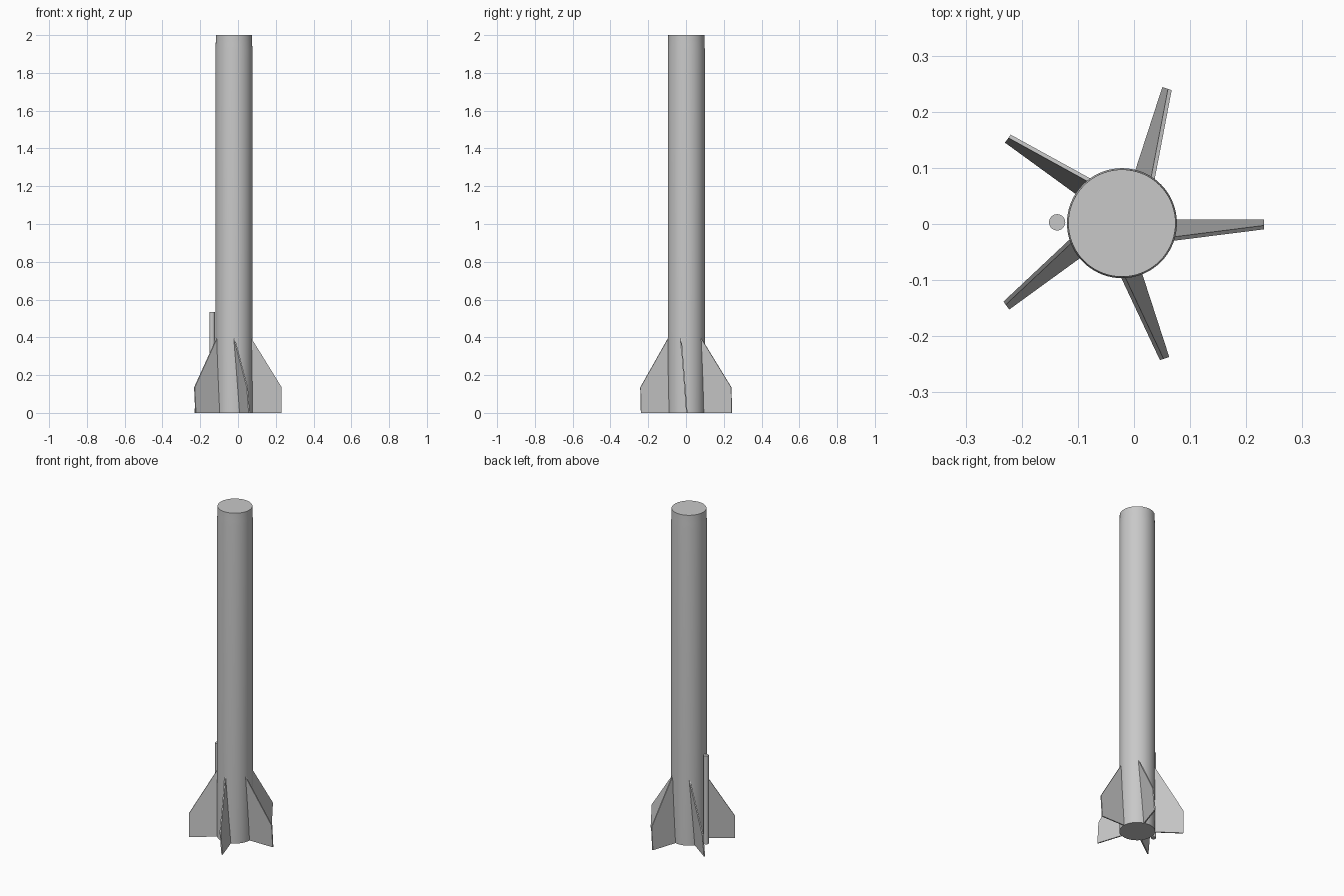
import bpy, bmesh, math
from mathutils import Matrix, Vector

cube = bpy.data.objects.get("Cube")
if cube:
    bpy.data.objects.remove(cube, do_unlink=True)

AXIS = Vector((-0.0215, 0.0015, 0))
BODY_R, FIN_COUNT = 0.098, 5

grey = bpy.data.materials.new("light_grey")
grey.use_nodes = True
COLOUR = (0.58, 0.58, 0.58, 1)
grey.diffuse_color = COLOUR
grey.node_tree.nodes["Principled BSDF"].inputs["Base Color"].default_value = COLOUR


def finish(name, bm, smooth=False):
    bmesh.ops.recalc_face_normals(bm, faces=bm.faces[:])
    mesh = bpy.data.meshes.new(name)
    bm.to_mesh(mesh)
    bm.free()
    mesh.materials.append(grey)
    obj = bpy.data.objects.new(name, mesh)
    bpy.context.collection.objects.link(obj)
    if smooth:
        bpy.ops.object.select_all(action='DESELECT')
        obj.select_set(True)
        bpy.context.view_layer.objects.active = obj
        bpy.ops.object.shade_smooth_by_angle(angle=math.radians(30))
    return obj


def turned(name, profile, centre, sides):
    """Closed round solid from (radius, height) pairs."""
    bm = bmesh.new()
    rings = []
    for r, z in profile:
        rings.append([bm.verts.new(centre + Vector((
            r * math.cos(math.tau * i / sides),
            r * math.sin(math.tau * i / sides), z))) for i in range(sides)])
    for low, high in zip(rings, rings[1:]):
        for i in range(sides):
            j = (i + 1) % sides
            bm.faces.new((low[i], low[j], high[j], high[i]))
    bm.faces.new(rings[0])
    bm.faces.new(rings[-1])
    return finish(name, bm, smooth=True)


# Long tube with a slightly narrowed top end
turned("body_tube", [(BODY_R, 0), (BODY_R, 1.925), (0.0965, 1.95), (0.0955, 2)], AXIS, 72)

# Thin launch rod guide beside the tube
turned("guide_rod", [(0.0145, 0), (0.0145, 0.535)], Vector((-0.137, 0.003, 0)), 32)

# Canted fins: outline in radius and height, leaning sideways as they rise
OUTLINE = [(0.085, 0), (0.253, 0), (0.253, 0.135), (0.085, 0.407)]
CANT, SIDE_A, SIDE_B = 0.078, 0.0065, -0.0005
for n in range(FIN_COUNT):
    turn = Matrix.Rotation(math.tau * n / FIN_COUNT, 3, 'Z')
    bm = bmesh.new()
    sides = [[bm.verts.new(AXIS + turn @ Vector((r, side - CANT * z, z)))
              for r, z in OUTLINE] for side in (SIDE_A, SIDE_B)]
    for loop in sides:
        bm.faces.new(loop)
    for i in range(4):
        j = (i + 1) % 4
        bm.faces.new((sides[0][i], sides[0][j], sides[1][j], sides[1][i]))
    finish(f"fin_{n + 1}", bm)
